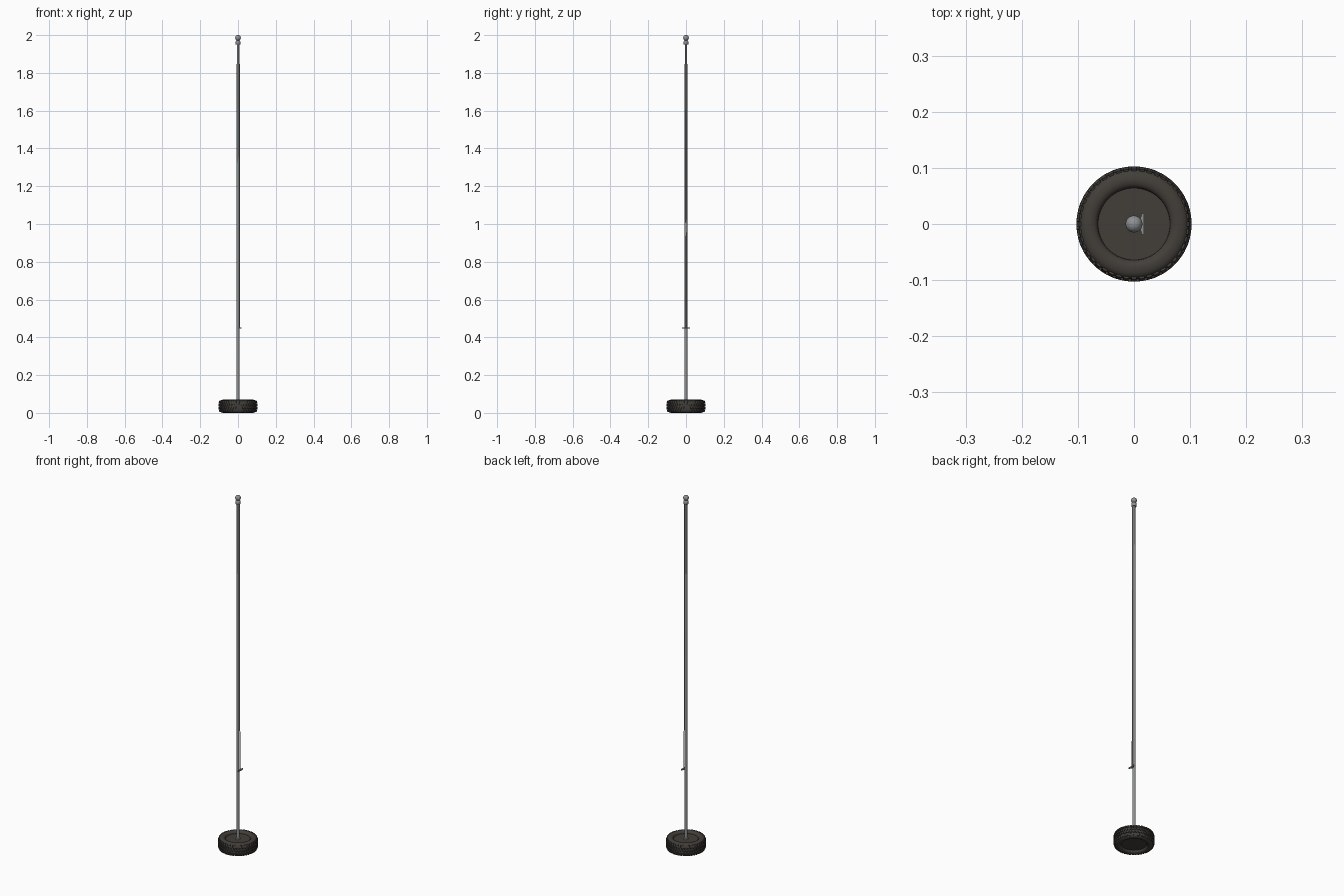
import bpy, bmesh, math
from mathutils import Vector, Matrix

if "Cube" in bpy.data.objects:
    bpy.data.objects.remove(bpy.data.objects["Cube"])


def material(name, col):
    m = bpy.data.materials.new(name)
    m.diffuse_color = (*col, 1)
    m.use_nodes = True
    m.node_tree.nodes["Principled BSDF"].inputs["Base Color"].default_value = m.diffuse_color
    return m


RUBBER = material("dark rubber", (0.055, 0.049, 0.042))
STEEL = material("grey steel", (0.27, 0.28, 0.29))
CORD = material("pale cord", (0.36, 0.36, 0.35))


def finish(name, bm, mat, smooth=True):
    bmesh.ops.recalc_face_normals(bm, faces=bm.faces)
    me = bpy.data.meshes.new(name)
    bm.to_mesh(me)
    bm.free()
    ob = bpy.data.objects.new(name, me)
    bpy.context.collection.objects.link(ob)
    me.materials.append(mat)
    if smooth:
        bpy.ops.object.select_all(action='DESELECT')
        ob.select_set(True)
        bpy.context.view_layer.objects.active = ob
        bpy.ops.object.shade_smooth_by_angle(angle=math.radians(40))
    return ob


def lathe(name, profile, mat, n=24):
    """Spin (radius, z) points round the z axis."""
    bm = bmesh.new()
    vs = [bm.verts.new((r, 0, z)) for r, z in profile]
    es = [bm.edges.new(p) for p in zip(vs, vs[1:])]
    bmesh.ops.spin(bm, geom=vs + es, cent=(0, 0, 0), axis=(0, 0, 1),
                   angle=math.tau, steps=n, use_merge=False)
    bmesh.ops.remove_doubles(bm, verts=bm.verts, dist=1e-5)
    return finish(name, bm, mat)


def rod(name, a, b, r1, r2, mat, n=8):
    a, b = Vector(a), Vector(b)
    d = b - a
    bm = bmesh.new()
    bmesh.ops.create_cone(bm, cap_ends=True, segments=n, radius1=r1, radius2=r2,
                          depth=d.length,
                          matrix=Matrix.Translation((a + b) / 2) @ d.to_track_quat('Z', 'Y').to_matrix().to_4x4())
    return finish(name, bm, mat)


# tyre with filled, recessed centre on both sides
half = [(0, 0.022), (0.064, 0.022), (0.065, 0.028), (0.070, 0.033), (0.078, 0.035),
        (0.088, 0.0335), (0.095, 0.029), (0.098, 0.022)]
profile = [(r, 0.035 + z) for r, z in half]
profile += [(r, 0.035 - z) for r, z in reversed(half)]
lathe("tyre_base", profile, RUBBER, 64)

# tread blocks: two slanted middle rows and two shoulder rows
bm = bmesh.new()
N = 44
for row, (z, h, tilt, lean) in enumerate([(0.058, 0.013, 0.0, -0.35), (0.0425, 0.011, 0.45, 0),
                                          (0.0275, 0.011, -0.45, 0), (0.012, 0.013, 0.0, 0.35)]):
    for i in range(N):
        a = math.tau * (i + 0.5 * (row % 2)) / N
        rad = 0.0985 if lean == 0 else 0.0965
        mat = (Matrix.Rotation(a, 4, 'Z') @ Matrix.Translation((rad, 0, z)) @
               Matrix.Rotation(lean, 4, 'Y') @ Matrix.Rotation(tilt, 4, 'X') @
               Matrix.Diagonal((0.008, 0.0095, h, 1)))
        bmesh.ops.create_cube(bm, size=1, matrix=mat)
finish("tyre_tread", bm, RUBBER, smooth=False)

# pole, slightly tapered, and its foot collar
rod("pole", (0, 0, 0.05), (0, 0, 1.96), 0.0085, 0.0065, STEEL, 20)
lathe("foot_collar", [(0, 0.056), (0.012, 0.056), (0.012, 0.064), (0.0085, 0.066), (0, 0.066)], STEEL)

# truck cap under the ball
lathe("pole_cap", [(0, 1.95), (0.011, 1.95), (0.013, 1.953), (0.013, 1.966),
                   (0.010, 1.970), (0.007, 1.974), (0, 1.974)], STEEL)

# ball finial
bm = bmesh.new()
bmesh.ops.create_uvsphere(bm, u_segments=24, v_segments=14, radius=0.015,
                          matrix=Matrix.Translation((0, 0, 1.985)))
finish("ball_finial", bm, STEEL)

# cleat: wedge-shaped stem carrying a horn bar, mirrored in y
bm = bmesh.new()
outline = [(0.004, -0.004), (0.010, -0.006), (0.014, -0.018), (0.018, -0.020)]
outline += [(x, -y) for x, y in reversed(outline)]
face = bm.faces.new([bm.verts.new((x, y, 0.446)) for x, y in outline])
ext = bmesh.ops.extrude_face_region(bm, geom=[face])
bmesh.ops.translate(bm, vec=(0, 0, 0.007),
                    verts=[v for v in ext["geom"] if isinstance(v, bmesh.types.BMVert)])
finish("cleat", bm, STEEL, smooth=False)

# halyard running from the cleat up to the cap
for side, s in (("left", -1), ("right", 1)):
    rod("halyard_" + side, (0.0105, s * 0.003, 0.45), (0.0105, s * 0.002, 1.955),
        0.0013, 0.0013, CORD)
